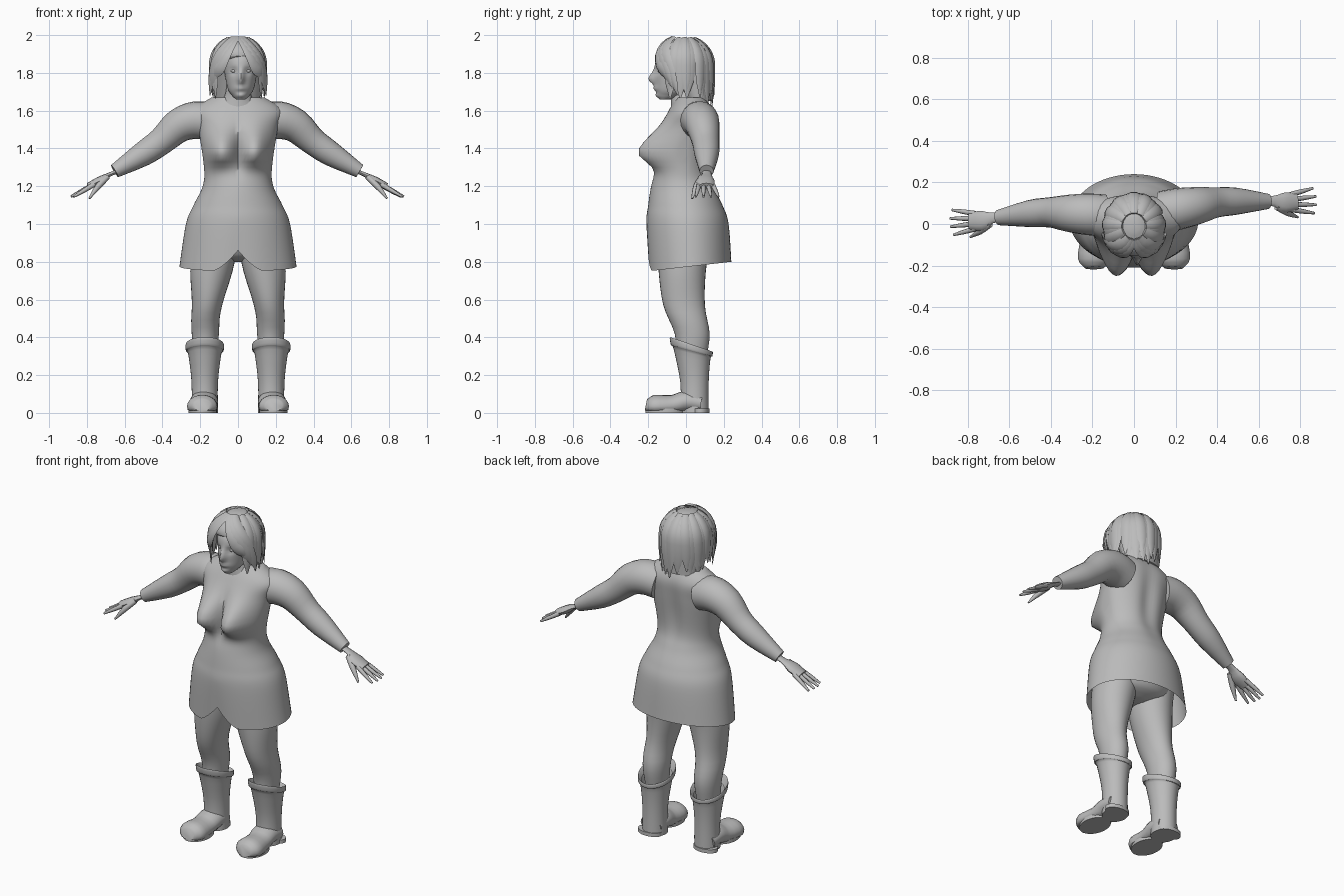
import bpy, bmesh, math, random
from mathutils import Vector

random.seed(4)
cube = bpy.data.objects.get("Cube")
if cube:
    bpy.data.objects.remove(cube, do_unlink=True)

grey = bpy.data.materials.new("plain_grey")
grey.use_nodes = True
colour = (.5, .5, .5, 1)
grey.diffuse_color = colour
grey.node_tree.nodes["Principled BSDF"].inputs["Base Color"].default_value = colour


def smooth_rows(rows, steps):
    """Resample rows of numbers with a spline."""
    out = []
    last = len(rows) - 1
    for i in range(last):
        neighbours = rows[max(i - 1, 0)], rows[i], rows[i + 1], rows[min(i + 2, last)]
        for k in range(steps):
            t = k / steps
            out.append([q + t / 2 * (r - p + t * (2 * p - 5 * q + 4 * r - s + t * (3 * (q - r) + s - p)))
                        for p, q, r, s in zip(*neighbours)])
    return out + [list(rows[last])]


def skin(name, rings, shape=None, caps=(True, True), mirror=False, angle=50):
    """Join rings of points into one smooth surface, after an optional reshaping rule."""
    bm = bmesh.new()
    loops = [[bm.verts.new(shape(p) if shape else p) for p in ring] for ring in rings]
    sides = len(loops[0])
    for lower, upper in zip(loops, loops[1:]):
        for i in range(sides):
            j = (i + 1) % sides
            bm.faces.new((lower[i], lower[j], upper[j], upper[i]))
    for capped, loop in zip(caps, (loops[0], loops[-1])):
        if capped:
            bm.faces.new(loop)
    bmesh.ops.recalc_face_normals(bm, faces=bm.faces)
    mesh = bpy.data.meshes.new(name)
    bm.to_mesh(mesh)
    bm.free()
    mesh.materials.append(grey)
    obj = bpy.data.objects.new(name, mesh)
    bpy.context.collection.objects.link(obj)
    if mirror:
        obj.modifiers.new("mirror", 'MIRROR')
    bpy.ops.object.select_all(action='DESELECT')
    obj.select_set(True)
    bpy.context.view_layer.objects.active = obj
    bpy.ops.object.shade_smooth_by_angle(angle=math.radians(angle))
    return obj


def ellipse(centre, u, v, sides):
    angles = [math.tau * i / sides for i in range(sides)]
    return [Vector(centre) + u * math.cos(a) + v * math.sin(a) for a in angles]


def upright(name, rows, x=0, steps=4, sides=32, **options):
    """Level rings from rows of (height, half width, front y, back y)."""
    rings = [ellipse((x, (front + back) / 2, z), Vector((width, 0, 0)), Vector((0, (back - front) / 2, 0)), sides)
             for z, width, front, back in smooth_rows(rows, steps)]
    return skin(name, rings, **options)


def tube(name, rows, wide=(0, 1, 0), flat=1, steps=3, sides=12, **options):
    """Rings across a path of (x, y, z, radius), flattened across the wide direction."""
    rows = smooth_rows(rows, steps)
    points = [Vector(row[:3]) for row in rows]
    rings = []
    for i, point in enumerate(points):
        along = (points[min(i + 1, len(points) - 1)] - points[max(i - 1, 0)]).normalized()
        u = Vector(wide)
        u = (u - along * u.dot(along)).normalized()
        radius = rows[i][3]
        rings.append(ellipse(point, u * radius, along.cross(u) * radius * flat, sides))
    return skin(name, rings, **options)


def bump(distance, spread):
    return math.exp(-(distance / spread) ** 2)


def ramp(value, start, end):
    return min(max((value - start) / (end - start), 0), 1)


# Dress with bust, hollow of the back and scalloped hem
def dress_shape(p):
    hem = .75 + .05 * ramp(p.y, -.2, .24)
    if p.y < 0:
        rise = p.z - 1.38
        hem += .11 * max(0, 1 - abs(p.x) / .13) ** 1.4
        p.y -= .125 * bump(abs(p.x) - .095, .085) * bump(rise, .07 if rise < 0 else .12)
        p.y += .03 * bump(p.x, .02) * bump(rise, .09)
    else:
        p.y -= .02 * bump(p.x, .05) * bump(p.z - 1.4, .2)
    p.z += ramp(p.z, 1.05, .76) * (hem - .76)
    return p


upright("dress", [(.76, .31, -.2, .24), (1, .275, -.21, .225), (1.1, .235, -.2, .195), (1.2, .187, -.185, .15),
                  (1.3, .18, -.16, .125), (1.5, .21, -.125, .14), (1.6, .235, -.09, .14), (1.67, .14, -.05, .11)],
        shape=dress_shape, steps=6, sides=64, caps=(False, True))
upright("neck", [(1.6, .13, -.08, .12), (1.68, .07, -.08, .06), (1.76, .06, -.09, .04)])
upright("pelvis", [(.8, .05, -.05, .06), (.84, .18, -.12, .15), (.95, .24, -.16, .18)])

# Sleeved arms and hands, the whole pair turned slightly about the body
arm_parts = [
    tube("sleeve", [(.14, .05, 1.54, .1), (.22, .06, 1.55, .1), (.31, .07, 1.52, .09), (.4, .08, 1.44, .073),
                    (.5, .08, 1.37, .065), (.65, .07, 1.28, .037)], sides=20, mirror=True),
    tube("palm", [(.63, .07, 1.28, .024), (.68, .07, 1.26, .026), (.73, .06, 1.23, .048), (.79, .06, 1.2, .04)],
         flat=.45, mirror=True),
    tube("thumb", [(.69, .04, 1.25, .015), (.74, .01, 1.2, .016), (.79, -.015, 1.135, .005)], sides=8, mirror=True)]
for finger in (-1.5, -.5, .5, 1.5):
    reach = .128 - .012 * abs(finger)
    path = [(.76 + reach * t, .06 + finger * (.024 + .016 * t), 1.21 - .065 * t, .013 - .007 * t * t)
            for t in (0, .5, 1)]
    arm_parts.append(tube("finger", path, sides=8, mirror=True))
for part in arm_parts:
    part.rotation_euler.z = .06

# Legs, leaning in towards the hips
def lean_in(p):
    p.x -= .045 * ramp(p.z, .5, .85)
    return p


upright("leg", [(.3, .06, -.05, .11), (.42, .072, -.06, .125), (.57, .08, -.12, .1), (.75, .112, -.145, .105),
                (.9, .122, -.15, .13)], x=.173, shape=lean_in, mirror=True)


# Boots: shaft with sloping folded top, foot, heel and sole
def slope_top(p):
    p.z -= .075 * ramp(p.z, .2, .4) * ramp(p.y, -.08, .14)
    return p


def above_floor(p):
    p.z = max(p.z, .012)
    return p


upright("boot_shaft", [(0, .07, -.03, .12), (.16, .07, -.03, .12), (.34, .088, -.065, .13), (.36, .1, -.08, .14),
                       (.4, .1, -.085, .14), (.36, .08, -.06, .12)],
        x=.176, shape=slope_top, caps=(True, False), mirror=True)
tube("boot_foot", [(.18, .08, .05, .07), (.18, 0, .06, .075), (.185, -.07, .04, .073), (.19, -.17, .035, .08),
                   (.19, -.212, .04, .045)], wide=(1, 0, 0), flat=.75, sides=20, shape=above_floor, mirror=True)
for name, front, back in (("boot_heel", .03, .125), ("boot_sole", -.215, -.01)):
    upright(name, [(0, .075, front, back), (.022, .075, front, back)], x=.187, steps=1, mirror=True)


# Face with nose, lips, chin and eye sockets
def face_shape(p):
    side = p.x - .015
    if p.y < -.04:
        p.y -= .036 * bump(side, .017) * bump(p.z - 1.765, .024 if p.z < 1.765 else .04)
        for height, size in ((1.718, .012), (1.68, .01)):
            p.y -= size * bump(side, .03) * bump(p.z - height, .013)
        p.y += .014 * bump(abs(side) - .037, .02) * bump(p.z - 1.81, .017)
    return p


upright("face", [(1.66, .025, -.14, -.08), (1.68, .046, -.15, -.02), (1.72, .07, -.16, .03), (1.83, .09, -.165, .08),
                 (1.89, .09, -.15, .08), (1.95, .06, -.1, .06)], x=.015, shape=face_shape, steps=8, sides=64)
for side in (-1, 1):
    tube("eye", [(.015 + side * .037 + .017 * k, -.138 + .004 * abs(k), 1.81, .01 - .008 * abs(k))
                 for k in (-1, 0, 1)])

# Hair: base cap and back, then layered pointed locks
upright("hair_base", [(1.65, .115, 0, .13), (1.8, .13, -.07, .135), (1.85, .135, -.1, .135), (1.89, .135, -.155, .13),
                      (1.95, .105, -.125, .105), (1.985, .03, -.04, .04)], sides=20, angle=35)


def lock(start, end, tip, width, lift=1):
    """A flat strand from the crown, turning between two headings and hanging to a point."""
    path = []
    for k in range(11):
        t = k / 10
        heading = math.radians(start + (end - start) * t)
        tilt = .4 + (math.pi / 2 - .4) * ramp(t, 0, .6)
        out = lift * math.sin(tilt)
        z = 1.84 + .15 * lift * math.cos(tilt) + (tip - 1.84) * ramp(t, .6, 1)
        path.append((.14 * out * math.cos(heading), .15 * out * math.sin(heading) - .01, z,
                     width * min(1, .6 + t, .1 + 4 * (1 - t))))
    middle = math.radians((start + end) / 2)
    tube("hair_lock", path, wide=(-math.sin(middle), math.cos(middle), 0), flat=.3, steps=1, sides=6, angle=30)


for layer, count, width, tip in ((1, 13, .036, 1.68), (1.05, 9, .027, 1.71)):
    for i in range(count):
        heading = -25 + 230 * i / (count - 1)
        drop = .04 * max(0, math.sin(math.radians(heading)))
        lock(heading, heading + random.uniform(-9, 9), tip - drop + random.uniform(-.02, .02), width, layer)
# Fringe parted to either side of the face
for side in (-1, 1):
    for i in range(3):
        start = -90 + side * (5 + 12 * i)
        lock(start, start + side * 50, 1.77 - .045 * i, .03, 1.08)
